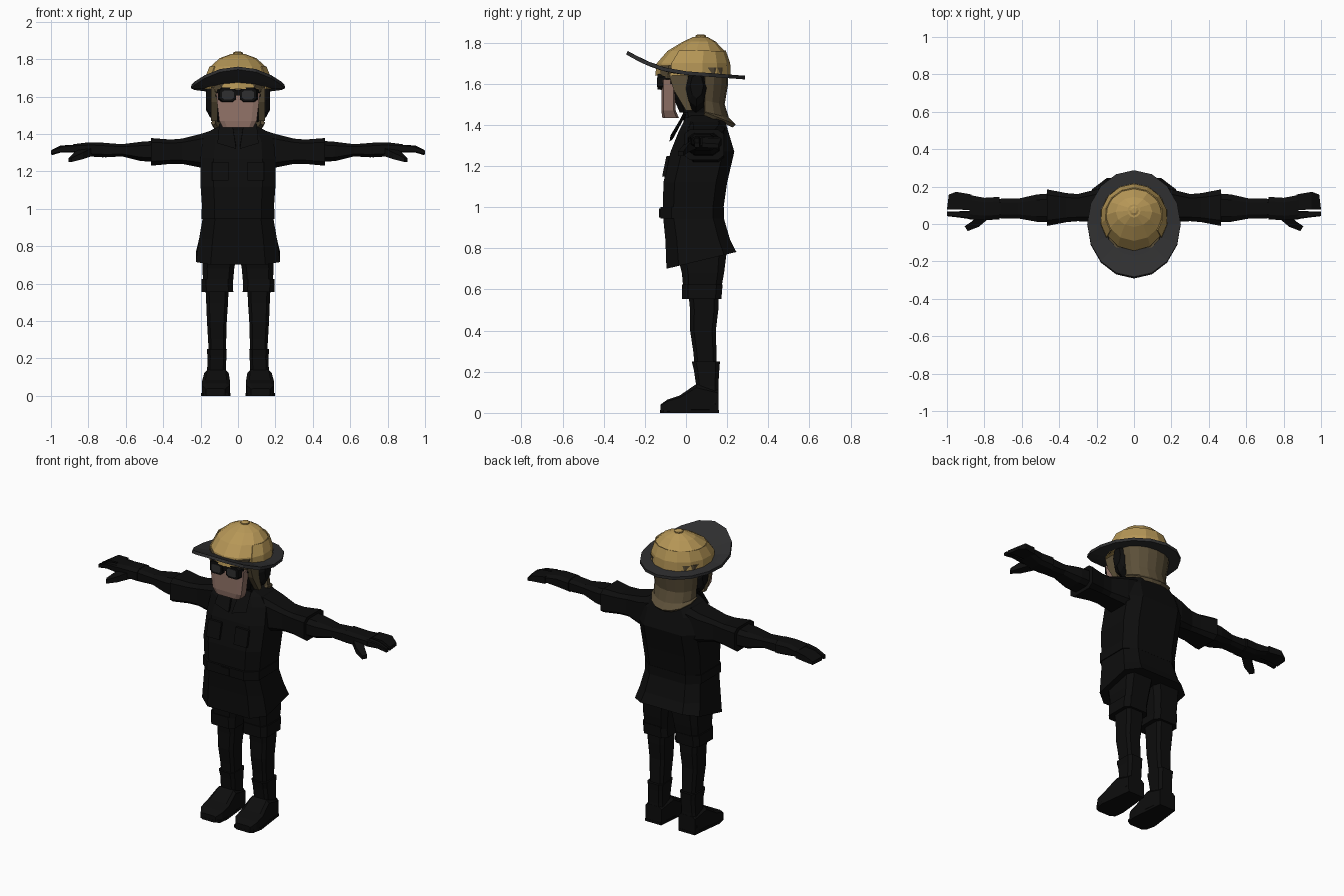
import bpy, bmesh, math


def material(name, rgb):
    m = bpy.data.materials.new(name)
    m.diffuse_color = (*rgb, 1)
    return m


BLACK = material("black_cloth", (0.004, 0.004, 0.004))
GREY = material("dark_grey_brim", (0.028, 0.028, 0.029))
TAN = material("tan_helmet", (0.47, 0.31, 0.095))
SKIN = material("skin", (0.29, 0.175, 0.14))
FLAP = material("dark_tan_cloth", (0.105, 0.078, 0.04))


def place(axis, t, u, v):
    return {"x": (t, u, v), "y": (u, t, v), "z": (u, v, t)}[axis]


def make(name, mat, rings, mirror=False, closed=True, caps=True, thick=0):
    """Skin a list of equal point rings into one flat-faced object."""
    bm = bmesh.new()
    vs = [[bm.verts.new(p) for p in r] for r in rings]
    n = len(vs[0])
    for a, b in zip(vs, vs[1:]):
        for i in range(n if closed else n - 1):
            j = (i + 1) % n
            bm.faces.new((a[i], a[j], b[j], b[i]))
    if caps:
        bm.faces.new(vs[0])
        bm.faces.new(vs[-1])
    bmesh.ops.recalc_face_normals(bm, faces=bm.faces)
    me = bpy.data.meshes.new(name)
    bm.to_mesh(me)
    bm.free()
    me.materials.append(mat)
    ob = bpy.data.objects.new(name, me)
    bpy.context.collection.objects.link(ob)
    if thick:
        s = ob.modifiers.new("thickness", "SOLIDIFY")
        s.thickness, s.offset = thick, 0
    if mirror:
        ob.modifiers.new("mirror", "MIRROR")
    return ob


def loft(name, mat, axis, secs, mirror=False, c=0.3, n=0, slope=0):
    """Sections are (position, u0, u1, v0, v1); chamfered boxes, or n-gons."""
    if n:
        shape = [(math.sin(2 * math.pi * i / n), math.cos(2 * math.pi * i / n)) for i in range(n)]
    else:
        k = 1 - c
        shape = [(1, -k), (1, k), (k, 1), (-k, 1), (-1, k), (-1, -k), (-k, -1), (k, -1)]
    rings = []
    for i, (t, u0, u1, v0, v1) in enumerate(secs):
        r = []
        for a, b in shape:
            u, v = (u0 + u1 + a * (u1 - u0)) / 2, (v0 + v1 + b * (v1 - v0)) / 2
            tilt = slope * (v - 0.06) if i == 0 else 0
            r.append(place(axis, t + tilt, u, v))
        rings.append(r)
    return make(name, mat, rings, mirror)


def prism(name, mat, axis, pts, lo, hi, mirror=False):
    return make(name, mat, [[place(axis, t, u, v) for u, v in pts] for t in (lo, hi)], mirror)


# Jacket, belt and flared skirt
loft("jacket", BLACK, "z", [
    (0.98, -.19, .19, -.112, .18), (1.12, -.2, .2, -.11, .2),
    (1.27, -.2, .2, -.075, .235), (1.37, -.19, .19, -.035, .205),
    (1.42, -.145, .145, -.01, .19), (1.45, -.08, .08, 0, .15)], c=.35)
loft("belt", BLACK, "z", [(.945, -.195, .195, -.125, .185), (1, -.195, .195, -.125, .185)], c=.35)
loft("jacket_skirt", BLACK, "z", [
    (.738, -.225, .225, -.095, .245), (.84, -.208, .208, -.1, .215),
    (.96, -.187, .187, -.112, .18)], c=.35, slope=.24)
loft("neck", BLACK, "z", [(1.4, -.09, .09, -.01, .15), (1.56, -.08, .08, -.02, .14)])
prism("belt_buckle", BLACK, "y", [(-.03, .95), (.03, .95), (.03, .995), (-.03, .995)], -.131, -.12)

# Collar lapels and chest pockets
make("collar_lapel", BLACK, [
    [(.01, -.065, 1.33), (.03, .0, 1.45), (.09, .0, 1.45), (.1, -.06, 1.36)],
    [(.01, -.08, 1.32), (.03, -.015, 1.455), (.1, -.012, 1.455), (.11, -.075, 1.35)]], True)
make("chest_pocket", BLACK, [
    [(.05, -.08, 1.25), (.14, -.08, 1.25), (.14, -.1, 1.15), (.05, -.1, 1.15)],
    [(.05, -.095, 1.25), (.14, -.095, 1.25), (.14, -.116, 1.15), (.05, -.116, 1.15)]], True)

# Sleeves, forearms and hands
loft("sleeve", BLACK, "x", [
    (.12, 0, .19, 1.2, 1.425), (.2, .01, .185, 1.22, 1.40), (.3, .015, .16, 1.24, 1.375),
    (.36, .01, .165, 1.24, 1.37), (.465, -.01, .185, 1.23, 1.378)], True)
loft("forearm", BLACK, "x", [
    (.42, .01, .165, 1.25, 1.365), (.52, .012, .158, 1.255, 1.358), (.62, .03, .135, 1.28, 1.345),
    (.71, .03, .135, 1.275, 1.352), (.77, .04, .13, 1.285, 1.355)], True, c=.4)
loft("palm", BLACK, "x", [
    (.72, .025, .145, 1.275, 1.355), (.80, .02, .14, 1.28, 1.355),
    (.88, .025, .155, 1.30, 1.345)], True, c=.4)
make("fingers", BLACK, [
    [(.87, .075, 1.30), (.87, .158, 1.30), (.87, .158, 1.343), (.87, .075, 1.343)],
    [(.95, .077, 1.30), (.95, .172, 1.30), (.95, .172, 1.335), (.95, .077, 1.338)],
    [(1, .078, 1.29), (.99, .158, 1.288), (.99, .158, 1.308), (1, .078, 1.312)]], True)
loft("index_finger", BLACK, "x", [
    (.87, .025, .07, 1.3, 1.343), (.94, .035, .068, 1.302, 1.336), (1, .042, .066, 1.29, 1.312)], True)
make("thumb", BLACK, [
    [(.77, .035, 1.285), (.83, .05, 1.285), (.83, .05, 1.33), (.77, .035, 1.33)],
    [(.83, -.015, 1.265), (.87, .012, 1.268), (.87, .012, 1.305), (.83, -.015, 1.3)],
    [(.89, -.038, 1.25), (.905, -.012, 1.25), (.905, -.012, 1.272), (.89, -.038, 1.272)]], True)

# Legs, shorts cuffs, boots
loft("shorts_leg", BLACK, "z", [
    (.57, .03, .185, -.01, .165), (.68, .02, .19, -.02, .185), (.8, .0, .19, -.05, .2)], True)
loft("thigh_cuff", BLACK, "z", [(.555, .025, .195, -.02, .172), (.625, .03, .195, -.02, .178)], True)
loft("leg", BLACK, "z", [
    (.2, .065, .155, .045, .15), (.3, .063, .16, .035, .148), (.4, .06, .166, .02, .145),
    (.5, .053, .17, .02, .157), (.6, .05, .175, .01, .16)], True)
loft("boot_shaft", BLACK, "z", [
    (.04, .06, .175, .045, .158), (.13, .065, .165, .05, .157), (.21, .062, .163, .038, .162),
    (.25, .06, .167, .028, .165)], True)
loft("boot_foot", BLACK, "y", [
    (.158, .06, .172, 0, .11), (.05, .05, .18, 0, .14), (-.03, .042, .193, 0, .085),
    (-.09, .045, .193, 0, .065), (-.125, .07, .172, 0, .04)], True, c=.25)
prism("boot_sole", BLACK, "z", [
    (.06, .16), (.172, .16), (.185, .05), (.198, -.05), (.185, -.11), (.16, -.126),
    (.08, -.126), (.048, -.11), (.04, -.05), (.05, .05)], 0, .015, True)

# Head and face
loft("head", BLACK, "z", [
    (1.46, -.09, .09, -.03, .12), (1.53, -.115, .115, -.06, .15), (1.68, -.135, .135, -.09, .17)])
loft("face", SKIN, "z", [
    (1.435, -.082, .082, -.115, -.035), (1.47, -.1, .1, -.12, -.05),
    (1.62, -.118, .118, -.12, -.05)], c=.28)
loft("brow_band", FLAP, "z", [(1.625, -.122, .122, -.125, .12), (1.69, -.135, .135, -.125, .15)])
loft("ear_cover", BLACK, "x", [
    (.10, -.01, .105, 1.46, 1.67), (.15, 0, .1, 1.49, 1.67), (.172, .02, .085, 1.53, 1.65)], True, n=8)
prism("cheek_strap", FLAP, "x", [
    (-.085, 1.65), (.01, 1.65), (.005, 1.55), (.03, 1.47), (0, 1.47), (-.06, 1.57)], .11, .145, True)

# Goggles
loft("goggle_frame", BLACK, "y", [
    (-.138, .012, .098, 1.573, 1.648), (-.1, .008, .112, 1.568, 1.652)], True, c=.4)
loft("goggle_lens", GREY, "y", [
    (-.141, .022, .086, 1.585, 1.632), (-.135, .022, .086, 1.585, 1.632)], True, c=.4)
prism("goggle_bridge", BLACK, "y", [(-.02, 1.605), (.02, 1.605), (.02, 1.635), (-.02, 1.635)], -.132, -.1)
loft("goggle_strap", BLACK, "z", [(1.60, -.126, .126, -.1, .13), (1.635, -.13, .13, -.1, .13)])

# Neck curtain hanging behind the helmet
curtain = []
for z, rx, back, drop in ((1.68, .155, .195, 0), (1.6, .145, .195, 0), (1.52, .13, .178, .02),
                          (1.46, .13, .2, .03), (1.455, .14, .235, .06)):
    arc = [math.pi * i / 8 for i in range(9)]
    curtain.append([(rx * math.cos(a), .09 + (back - .09) * math.sin(a), z - drop * math.sin(a)) for a in arc])
make("neck_curtain", FLAP, curtain, closed=False, caps=False, thick=.02)

# Helmet dome, rear shell plate and top button
DOME = [(1.64, .175, -.15, .21), (1.70, .172, -.142, .208), (1.76, .148, -.09, .187),
        (1.805, .098, -.015, .145), (1.828, .035, .035, .105)]
loft("helmet_dome", TAN, "z", [(z, -r, r, a, b) for z, r, a, b in DOME], n=12)
plate = []
for z, r, a, b in DOME[:3]:
    angles = [math.radians(-125 + 25 * i) for i in range(11)]
    plate.append([((r + .004) * math.sin(t), (a + b) / 2 + ((b - a) / 2 + .004) * math.cos(t), z) for t in angles])
make("helmet_rear_plate", TAN, plate, closed=False, caps=False, thick=.006)
loft("helmet_button", TAN, "z", [
    (1.82, -.026, .026, .045, .097), (1.835, -.026, .026, .045, .097), (1.841, -.014, .014, .057, .085)], n=8)


# Wide brim, upturned at the front
def brim_z(y):
    return 1.652 - .075 * y + (.95 * y * y if y < 0 else 0)


brim = []
for s in (.3, .6, .8, 1):
    ring = []
    for i in range(16):
        a = math.pi * i / 8
        x, y = .25 * s * math.cos(a), .287 * s * math.sin(a)
        ring.append((x, y, brim_z(y)))
    brim.append(ring)
make("helmet_brim", GREY, brim, caps=False, thick=.018)
